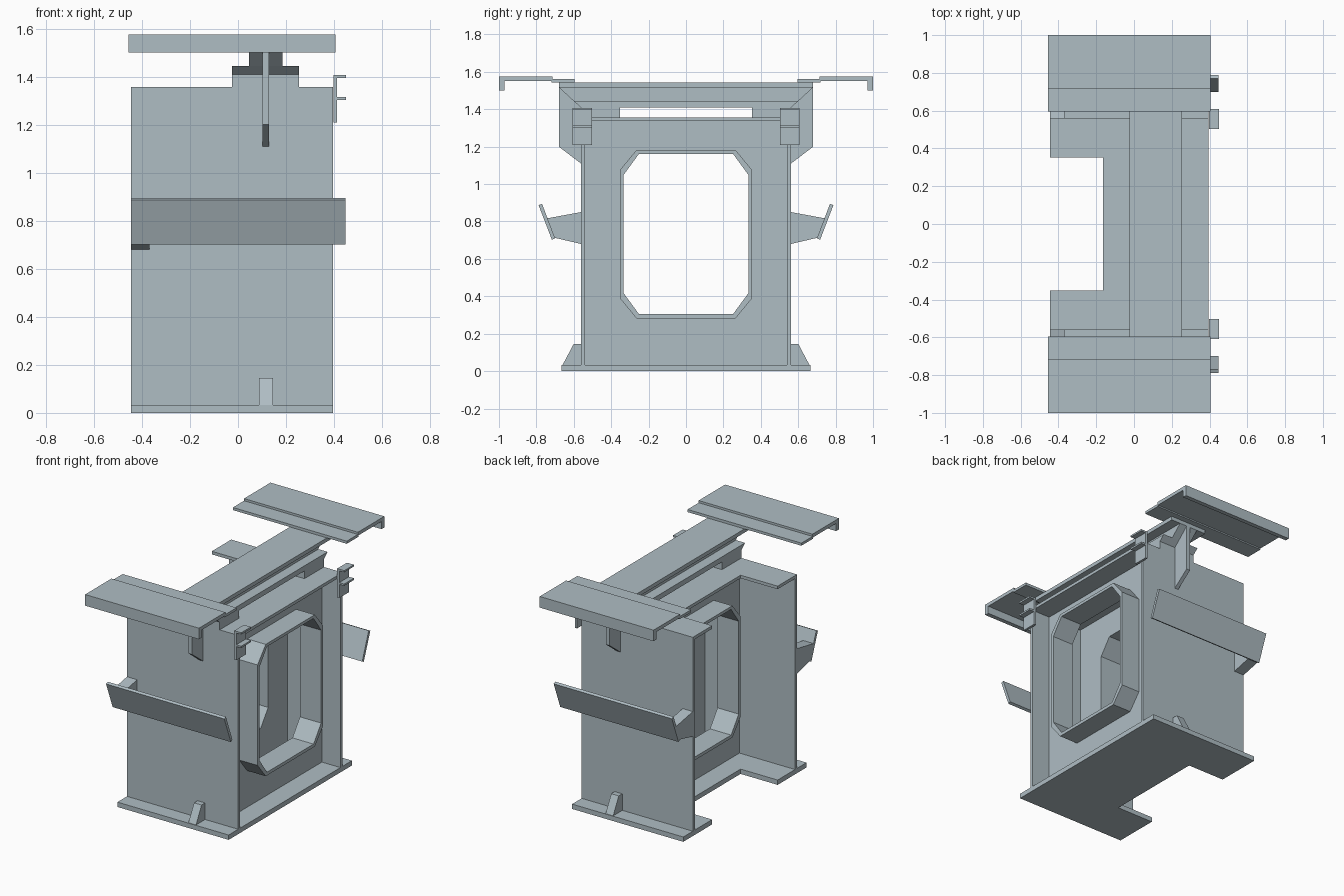
import bpy, bmesh
from mathutils import Vector

if "Cube" in bpy.data.objects:
    bpy.data.objects.remove(bpy.data.objects["Cube"])

steel = bpy.data.materials.new("pale_blue_grey_steel")
steel.diffuse_color = (0.43, 0.51, 0.55, 1)
steel.use_nodes = True
steel.node_tree.nodes["Principled BSDF"].inputs["Base Color"].default_value = steel.diffuse_color


def prism(name, loops, axis, lo, hi, mirror=False):
    """Extrude outline loops (first outer, then holes) along an axis from lo to hi.
    axis x: points are (y, z); axis y: (x, z); axis z: (x, y)."""
    k = "xyz".index(axis)
    bm = bmesh.new()
    edges = []
    for loop in loops:
        vs = []
        for p in loop:
            c = list(p)
            c.insert(k, lo)
            vs.append(bm.verts.new(c))
        edges += [bm.edges.new((vs[i - 1], vs[i])) for i in range(len(vs))]
    bmesh.ops.triangle_fill(bm, edges=edges, use_beauty=True)
    out = bmesh.ops.extrude_face_region(bm, geom=bm.faces[:], use_keep_orig=True)
    move = Vector((0, 0, 0))
    move[k] = hi - lo
    bmesh.ops.translate(bm, vec=move,
                        verts=[g for g in out["geom"] if isinstance(g, bmesh.types.BMVert)])
    bmesh.ops.recalc_face_normals(bm, faces=bm.faces[:])
    me = bpy.data.meshes.new(name)
    bm.to_mesh(me)
    bm.free()
    me.materials.append(steel)
    ob = bpy.data.objects.new(name, me)
    bpy.context.collection.objects.link(ob)
    if mirror:
        m = ob.modifiers.new("mirror_y", "MIRROR")
        m.use_axis = (False, True, False)
        m.use_mirror_merge = False
    return ob


def rect(a0, a1, b0, b1):
    return [(a0, b0), (a1, b0), (a1, b1), (a0, b1)]


def box(name, x, y, z, mirror=False):
    return prism(name, [rect(*x, *y)], "z", z[0], z[1], mirror)


def octagon(w, z0, z1, cy, cz):
    return [(-w + cy, z0), (w - cy, z0), (w, z0 + cz), (w, z1 - cz),
            (w - cy, z1), (-w + cy, z1), (-w, z1 - cz), (-w, z0 + cz)]


def notched(w):
    """Plate outline with a notch cut into its back (-x) edge."""
    return [(-0.445, -w), (0.395, -w), (0.395, w), (-0.445, w),
            (-0.445, 0.353), (-0.165, 0.353), (-0.165, -0.353), (-0.445, -0.353)]


# Floor, roof and side plates
prism("base_plate", [notched(0.665)], "z", 0, 0.033)
prism("roof_plate", [notched(0.541)], "z", 1.336, 1.357)
box("side_plate", (-0.445, 0.395), (0.541, 0.562), (0.033, 1.357), True)

# Two webs with a manhole, each with a rim tube pointing outward
outer = octagon(0.353, 0.282, 1.182, 0.088, 0.107)
inner = octagon(0.333, 0.304, 1.162, 0.082, 0.112)
for side, web, rim in (("right", (0.235, 0.255), (0.255, 0.395)),
                       ("left", (-0.025, -0.005), (-0.165, -0.025))):
    prism(side + "_web", [rect(-0.541, 0.541, 0.033, 1.336), inner], "x", *web)
    prism(side + "_manhole_rim", [outer, inner], "x", *rim)

# Spacer blocks and cross beam with bevelled ends
box("beam_spacer", (-0.025, 0.255), (0.353, 0.562), (1.357, 1.41), True)


def beam_part(name, x, z0, z1, y0, y1):
    prism(name, [[(-y0, z0), (y0, z0), (y1, z1), (-y1, z1)]], "x", *x)


beam_part("beam_lower_flange", (-0.025, 0.255), 1.41, 1.445, 0.562, 0.602)
beam_part("beam_web", (0.045, 0.185), 1.445, 1.517, 0.602, 0.68)
beam_part("beam_upper_flange", (-0.025, 0.255), 1.517, 1.543, 0.68, 0.68)

# Gussets under the beam ends
prism("beam_gusset", [[(0.562, 1.11), (0.68, 1.2), (0.68, 1.517), (0.562, 1.41)]],
      "x", 0.102, 0.13, True)

# Stepped top shelf with a hanging lip
prism("top_shelf", [[(0.595, 1.543), (0.72, 1.543), (0.72, 1.552), (0.97, 1.552),
                     (0.97, 1.5), (1.0, 1.5), (1.0, 1.576), (0.715, 1.576),
                     (0.715, 1.561), (0.595, 1.561)]], "x", -0.455, 0.405, True)

# Slanted side boards and their supports
prism("side_board", [[(0.70, 0.71), (0.717, 0.702), (0.788, 0.887), (0.77, 0.895)]],
      "x", -0.445, 0.448, True)
prism("board_support", [[(0.562, 0.68), (0.703, 0.713), (0.741, 0.817), (0.562, 0.85)]],
      "x", -0.445, -0.368, True)

# Foot ribs
prism("foot_rib", [[(0.562, 0.033), (0.66, 0.033), (0.6, 0.146), (0.562, 0.146)]],
      "x", 0.088, 0.145, True)

# Clips on the right edge: back plate with two ledges
clip = [(0.397, 1.21), (0.413, 1.21), (0.413, 1.303), (0.45, 1.303), (0.45, 1.315),
        (0.413, 1.315), (0.413, 1.395), (0.45, 1.395), (0.45, 1.407), (0.397, 1.407)]
prism("edge_clip", [clip], "y", 0.503, 0.608, True)
